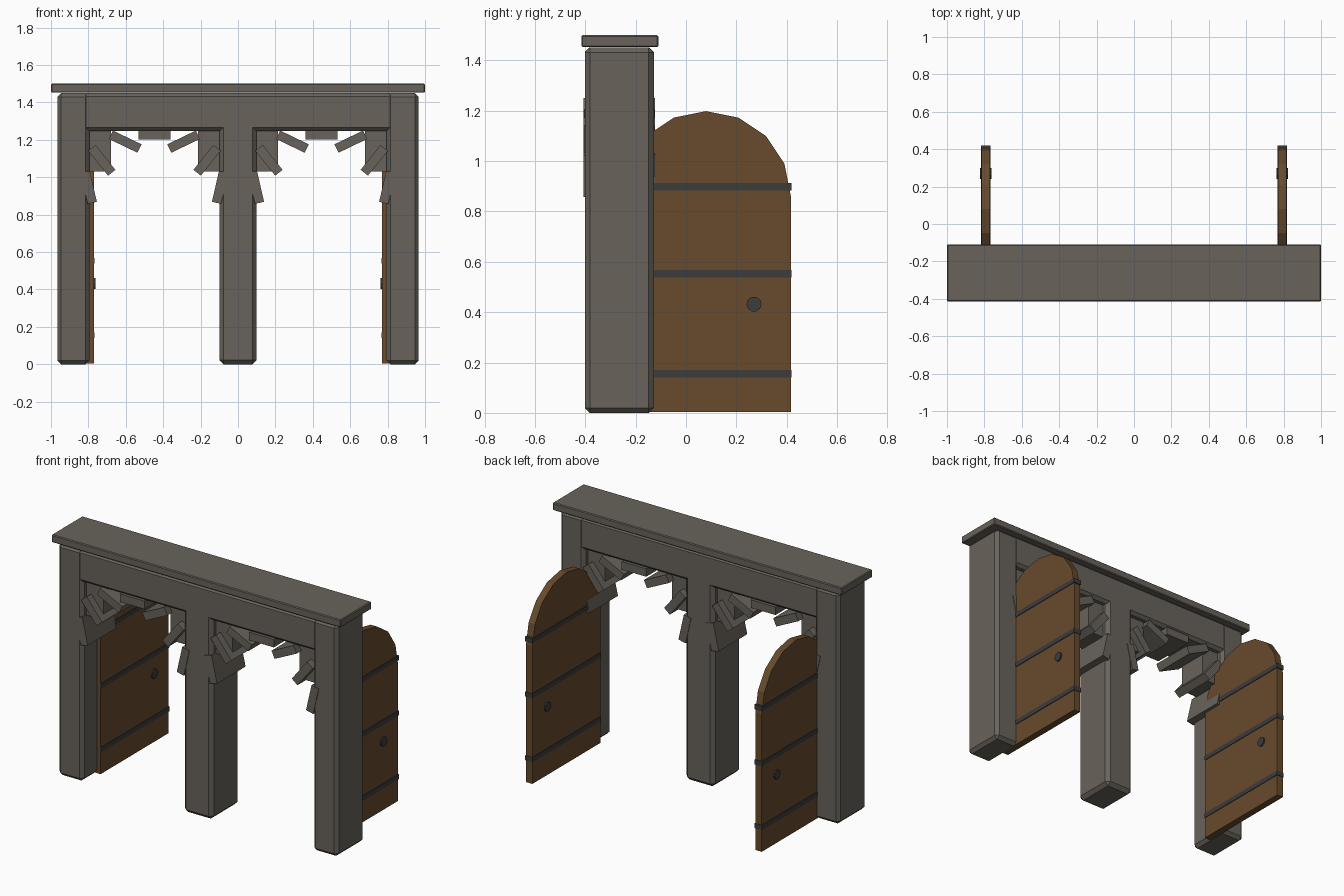
import bpy, bmesh, math
from mathutils import Matrix, Vector

if "Cube" in bpy.data.objects:
    bpy.data.objects.remove(bpy.data.objects["Cube"])


def material(name, rgb):
    m = bpy.data.materials.new(name)
    m.diffuse_color = (*rgb, 1)
    m.use_nodes = True
    m.node_tree.nodes["Principled BSDF"].inputs["Base Color"].default_value = m.diffuse_color
    return m


STONE = material("grey stone", (0.138, 0.124, 0.104))
WOOD = material("brown wood", (0.135, 0.069, 0.025))
IRON = material("dark iron", (0.045, 0.045, 0.048))


def finish(name, bm, mat, bevel=0):
    bmesh.ops.recalc_face_normals(bm, faces=bm.faces)
    if bevel:
        bmesh.ops.bevel(bm, geom=bm.edges[:], offset=bevel, segments=1, affect='EDGES')
    me = bpy.data.meshes.new(name)
    bm.to_mesh(me)
    bm.free()
    me.materials.append(mat)
    ob = bpy.data.objects.new(name, me)
    bpy.context.collection.objects.link(ob)
    return ob


def box(name, x, y, z, mat, bevel=0, tilt=0):
    """Box from min/max ranges, optionally tilted about the y axis."""
    bm = bmesh.new()
    bmesh.ops.create_cube(bm, size=1)
    size = [r[1] - r[0] for r in (x, y, z)]
    centre = Vector([(r[0] + r[1]) / 2 for r in (x, y, z)])
    bm.transform(Matrix.Translation(centre) @ Matrix.Rotation(tilt, 4, 'Y')
                 @ Matrix.Diagonal((*size, 1)))
    return finish(name, bm, mat, bevel)


# Stone frame
DEPTH = (-0.402, -0.128)
box("cap_slab", (-1, 1), (-0.415, -0.11), (1.452, 1.5), STONE, 0.005)
box("lintel", (-0.83, 0.83), DEPTH, (1.248, 1.45), STONE, 0.018)
box("centre_pillar", (-0.1, 0.1), DEPTH, (0, 1.4), STONE, 0.022)
for s in (-1, 1):
    box("outer_pillar", sorted((s * 0.795, s * 0.966)), DEPTH, (0, 1.45), STONE, 0.02)
# Upper part of the centre pillar is narrower where it meets the lintel
# Arch stones and corner blocks
RADIUS, SPRING = 0.36, 0.866
for cx in (-0.447, 0.447):
    for i in range(7):
        a = math.pi * (i + 0.5) / 7
        x, z = cx + RADIUS * math.cos(a), SPRING + RADIUS * math.sin(a)
        box("arch_stone", (x - 0.025, x + 0.025), (-0.406, -0.124),
            (z - 0.085, z + 0.085), STONE, 0, a)
    for s in (-1, 1):
        box("corner_block", sorted((cx + s * 0.232, cx + s * 0.36)), (-0.36, -0.17),
            (1.03, 1.26), STONE)

# Doors with iron straps and round handles
DOOR_Y, DOOR_R, DOOR_SPRING = 0.08, 0.336, 0.862
for s in (-1, 1):
    dx = s * 0.793
    bm = bmesh.new()
    outline = [(DOOR_Y + DOOR_R, 0.003)]
    outline += [(DOOR_Y + DOOR_R * math.cos(math.pi * k / 8),
                 DOOR_SPRING + DOOR_R * math.sin(math.pi * k / 8)) for k in range(9)]
    outline.append((DOOR_Y - DOOR_R, 0.003))
    face = bm.faces.new([bm.verts.new((dx - 0.022, y, z)) for y, z in outline])
    ext = bmesh.ops.extrude_face_region(bm, geom=[face])
    bmesh.ops.translate(bm, vec=(0.044, 0, 0),
                        verts=[v for v in ext["geom"] if isinstance(v, bmesh.types.BMVert)])
    finish("door", bm, WOOD)
    for z in (0.155, 0.553, 0.898):
        box("door_strap", (dx - 0.026, dx + 0.026), (-0.256, 0.419),
            (z - 0.015, z + 0.015), IRON)
    bm = bmesh.new()
    bmesh.ops.create_cone(bm, cap_ends=True, segments=10, radius1=0.03, radius2=0.03, depth=0.06)
    bm.transform(Matrix.Translation((dx, 0.27, 0.432)) @ Matrix.Rotation(math.pi / 2, 4, 'Y'))
    finish("door_handle", bm, IRON)
